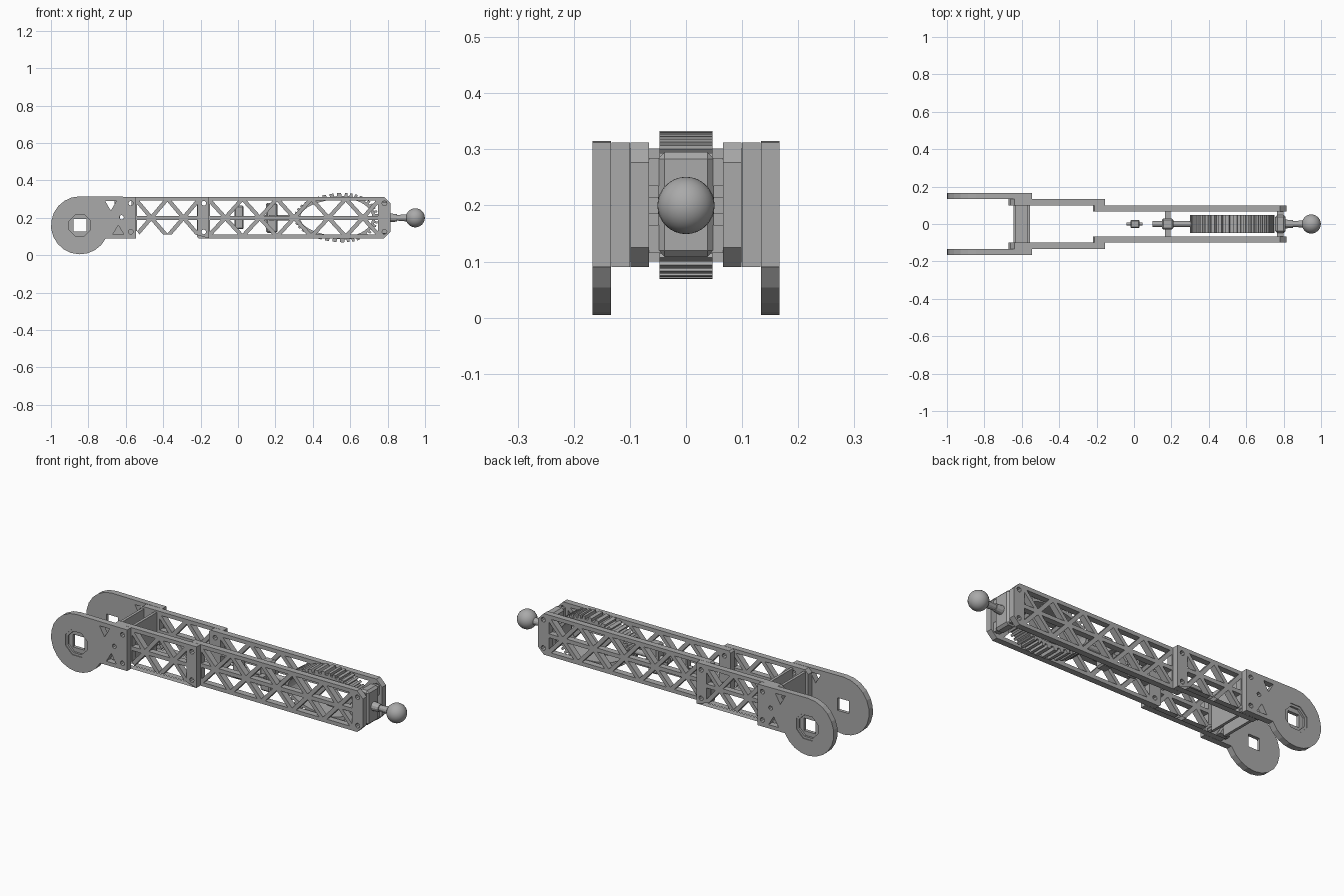
import bpy, bmesh
from math import sin, cos, pi, radians
from mathutils import Vector, Matrix

cube = bpy.data.objects.get("Cube")
if cube:
    bpy.data.objects.remove(cube, do_unlink=True)

grey = bpy.data.materials.new("metal grey")
grey.use_nodes = True
grey.diffuse_color = (0.4, 0.4, 0.4, 1)
grey.node_tree.nodes["Principled BSDF"].inputs["Base Color"].default_value = (0.4, 0.4, 0.4, 1)

LOW, MID, TOP = 0.09, 0.2, 0.312


def add(name, mesh):
    mesh.materials.clear()
    mesh.materials.append(grey)
    obj = bpy.data.objects.new(name, mesh)
    bpy.context.collection.objects.link(obj)
    return obj


def plate(name, loops, y0, y1):
    """Extrude an x-z outline with holes between two y positions."""
    curve = bpy.data.curves.new(name, 'CURVE')
    curve.dimensions, curve.fill_mode = '2D', 'BOTH'
    curve.extrude = abs(y1 - y0) / 2
    for pts in loops:
        s = curve.splines.new('POLY')
        s.points.add(len(pts) - 1)
        for p, (x, z) in zip(s.points, pts):
            p.co = (x, z, 0, 1)
        s.use_cyclic_u = True
    tmp = bpy.data.objects.new(name + " outline", curve)
    bpy.context.collection.objects.link(tmp)
    dg = bpy.context.evaluated_depsgraph_get()
    mesh = bpy.data.meshes.new_from_object(tmp.evaluated_get(dg))
    bpy.data.objects.remove(tmp, do_unlink=True)
    mesh.transform(Matrix.Translation((0, (y0 + y1) / 2, 0)) @ Matrix.Rotation(pi / 2, 4, 'X'))
    for f in mesh.polygons:
        f.use_smooth = False
    return add(name, mesh)


def box(name, x, y, z, bevel=0):
    bm = bmesh.new()
    bmesh.ops.create_cube(bm, size=1)
    for v in bm.verts:
        v.co = [a + (b - a) * (c + 0.5) for (a, b), c in zip((x, y, z), v.co)]
    if bevel:
        bmesh.ops.bevel(bm, geom=bm.edges[:], offset=bevel, segments=1, affect='EDGES')
    mesh = bpy.data.meshes.new(name)
    bm.to_mesh(mesh)
    bm.free()
    return add(name, mesh)


def rod(name, x0, x1, r0, r1, sides=12):
    bm = bmesh.new()
    bmesh.ops.create_cone(bm, cap_ends=True, segments=sides, radius1=r0, radius2=r1, depth=x1 - x0)
    bm.transform(Matrix.Translation(((x0 + x1) / 2, 0, MID)) @ Matrix.Rotation(pi / 2, 4, 'Y'))
    mesh = bpy.data.meshes.new(name)
    bm.to_mesh(mesh)
    bm.free()
    return add(name, mesh)


def ring(cx, cz, r, n, turn=0):
    return [(cx + r * cos(2 * pi * i / n + turn), cz + r * sin(2 * pi * i / n + turn)) for i in range(n)]


def inset(tri, w):
    """Shrink a triangle evenly by w on every side."""
    a, b, c = (Vector(p) for p in tri)
    la, lb, lc = (b - c).length, (c - a).length, (a - b).length
    per = la + lb + lc
    centre = (a * la + b * lb + c * lc) / per
    r = abs((b - a).cross(c - a)) / per
    return [tuple(centre + (p - centre) * (1 - w / r)) for p in (a, b, c)]


def lattice(x0, x1, n):
    """Triangular openings in two rows, meeting on the middle rail."""
    p = (x1 - x0) / n
    holes = []
    for edge in (LOW + 0.01, TOP - 0.01):
        for i in range(n):
            l = x0 + i * p
            holes.append([(l, edge), (l + p, edge), (l + p / 2, MID)])
            if i:
                holes.append([(l - p / 2, MID), (l + p / 2, MID), (l, edge)])
        holes.append([(x0, MID), (x0 + p / 2, MID), (x0, edge)])
        holes.append([(x1, MID), (x1 - p / 2, MID), (x1, edge)])
    return [inset(t, 0.0105) for t in holes]


def bolts(x):
    return [ring(x, z, 0.013, 8) for z in (0.125, 0.278)]


def rect(x0, x1, c0=0, c1=0):
    pts = [(x0, LOW + c0), (x0 + c0, LOW), (x1 - c1, LOW), (x1, LOW + c1),
           (x1, TOP - c1), (x1 - c1, TOP), (x0 + c0, TOP), (x0, TOP - c0)]
    return list(dict.fromkeys(pts))


# Shoulder outline: round hub running into a straight arm
hub = (-0.845, 0.16)
shoulder = [(hub[0] + 0.155 * cos(radians(a)), hub[1] + 0.155 * sin(radians(a)))
            for a in [90 + 243 * i / 15 for i in range(16)]]
shoulder += [(-0.545, LOW), (-0.545, TOP)]
windows = [[(-0.71, 0.29), (-0.65, 0.29), (-0.68, 0.238)],
           [(-0.67, 0.11), (-0.61, 0.11), (-0.64, 0.16)],
           ring(-0.622, 0.203, 0.012, 8)] + bolts(-0.573)
square = ring(*hub, 0.048, 4, pi / 4)
octagon = ring(*hub, 0.075, 8, pi / 8)

# Both sides of the arm
for side, s in (("left", 1), ("right", -1)):
    plate(f"{side}_shoulder_inner", [shoulder, square] + windows, s * 0.134, s * 0.152)
    plate(f"{side}_shoulder_outer", [shoulder, octagon] + windows, s * 0.152, s * 0.167)
    plate(f"{side}_hub_rim", [ring(*hub, 0.075, 8, pi / 8), ring(*hub, 0.062, 8, pi / 8)],
          s * 0.152, s * 0.163)
    plate(f"{side}_middle_truss", [rect(-0.66, -0.155, 0.02)] + windows[1:]
          + lattice(-0.55, -0.205, 2) + bolts(-0.183), s * 0.1, s * 0.133)
    plate(f"{side}_front_truss", [rect(-0.22, 0.815, 0.01, 0.035)]
          + lattice(-0.16, 0.76, 5) + bolts(-0.183) + bolts(0.783), s * 0.066, s * 0.099)

# Cross brace between the middle trusses
for name, x in (("rear", -0.645), ("front", -0.57)):
    box(f"{name}_brace_wall", (x, x + 0.015), (-0.1, 0.1), (LOW + 0.01, TOP - 0.01))
box("brace_web", (-0.63, -0.57), (-0.1, 0.1), (0.16, 0.18))

# Toothed oval drive ring, longer towards the rear
def oval(a, inward):
    reach = 0.27 if cos(a) < 0 else 0.18
    return (0.57 + (reach - inward) * cos(a), 0.201 + (0.132 - inward) * sin(a))


teeth = 40
cog = [oval(2 * pi * (t + f) / teeth, d) for t in range(teeth)
       for f, d in ((0, 0.016), (0.4, 0.016), (0.45, 0), (0.95, 0))]
bore = [oval(2 * pi * i / 40, 0.032) for i in range(40)]
plate("drive_ring", [cog, bore], -0.047, 0.047)

# Internal shaft and bearing blocks
rod("drive_shaft", 0.1, 0.32, 0.015, 0.015)
box("bearing_block", (0.15, 0.21), (-0.03, 0.03), (0.12, 0.28), 0.008)
box("bearing_crossbar", (0.165, 0.195), (-0.066, 0.066), (0.185, 0.215))
box("sensor_block", (-0.02, 0.03), (-0.022, 0.022), (0.14, 0.265), 0.006)
rod("sensor_pin", -0.04, 0.045, 0.008, 0.008)

# End block, stem and ball
box("end_block", (0.755, 0.81), (-0.05, 0.05), (0.108, 0.295), 0.012)
for z in (0.14, 0.26):
    box("end_crossbar", (0.765, 0.8), (-0.066, 0.066), (z - 0.025, z + 0.025))
rod("ball_collar", 0.805, 0.85, 0.024, 0.02)
rod("ball_stem", 0.84, 0.91, 0.014, 0.02)
bm = bmesh.new()
bmesh.ops.create_uvsphere(bm, u_segments=24, v_segments=16, radius=0.051)
bm.transform(Matrix.Translation((0.948, 0, MID)))
for f in bm.faces:
    f.smooth = True
ball_mesh = bpy.data.meshes.new("ball")
bm.to_mesh(ball_mesh)
bm.free()
add("ball", ball_mesh)
